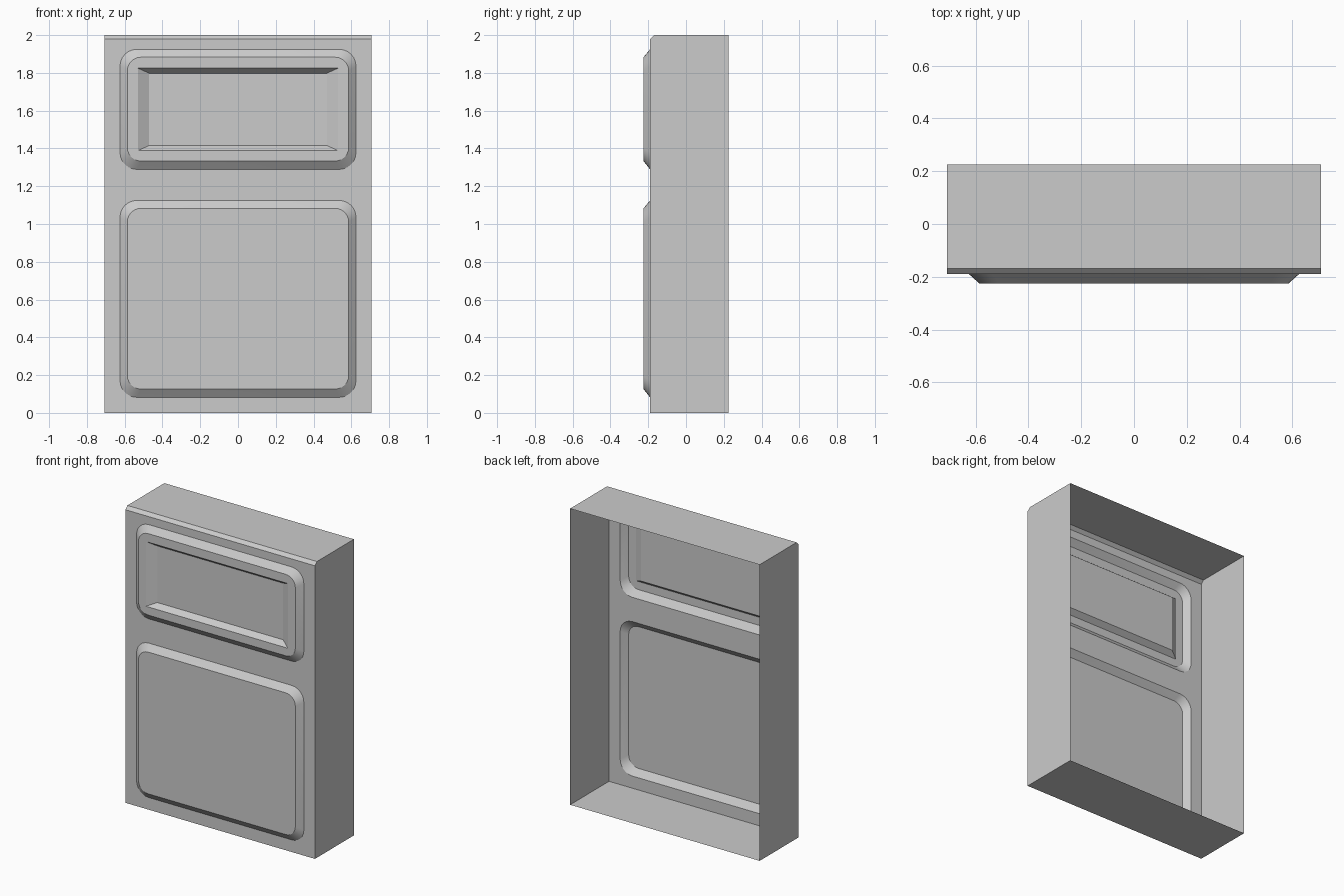
import bpy, bmesh
from math import sin, cos, pi

if "Cube" in bpy.data.objects:
    bpy.data.objects.remove(bpy.data.objects["Cube"])

HALF_W, BACK, FRONT, RAISED = 0.708, 0.225, -0.19, -0.225
HEIGHT, BEVEL = 2.0, 0.021


def loop(bm, hx, z0, z1, y, r=0.0, seg=6):
    """Closed rectangular loop in the xz plane, with optional round corners."""
    verts = []
    corners = [(hx, z1), (-hx, z1), (-hx, z0), (hx, z0)]
    signs = [(1, 1), (-1, 1), (-1, -1), (1, -1)]
    for i, ((x, z), (sx, sz)) in enumerate(zip(corners, signs)):
        if not r:
            verts.append(bm.verts.new((x, y, z)))
            continue
        for k in range(seg + 1):
            a = (i + k / seg) * pi / 2
            verts.append(bm.verts.new((x - sx * r + r * cos(a), y, z - sz * r + r * sin(a))))
    return verts


def edges(bm, verts):
    out = []
    for a, b in zip(verts, verts[1:] + verts[:1]):
        out.append(bm.edges.get((a, b)) or bm.edges.new((a, b)))
    return out


def bridge(bm, a, b):
    n = len(a)
    for i in range(n):
        j = (i + 1) % n
        bm.faces.new((a[i], a[j], b[j], b[i]))


def fill(bm, *loops):
    """Flat face bounded by the first loop, with the other loops as holes."""
    es = [e for lp in loops for e in edges(bm, lp)]
    bmesh.ops.triangle_fill(bm, use_beauty=True, use_dissolve=False, edges=es, normal=(0, -1, 0))


def raised_rim(bm, z0, z1):
    outer = loop(bm, 0.625, z0, z1, FRONT, 0.09)
    inner = loop(bm, 0.586, z0 + 0.044, z1 - 0.042, RAISED, 0.072)
    bridge(bm, outer, inner)
    return outer, inner


bm = bmesh.new()

# raised panels
low_out, low_in = raised_rim(bm, 0.082, 1.125)
up_out, up_in = raised_rim(bm, 1.289, 1.925)
bm.faces.new(low_in)

# recess in the upper panel
rec_out = loop(bm, 0.53, 1.388, 1.825, RAISED)
rec_in = loop(bm, 0.47, 1.416, 1.798, FRONT)
bridge(bm, rec_out, rec_in)
bm.faces.new(rec_in)
fill(bm, up_in, rec_out)

# front sheet around the panels
front = loop(bm, HALF_W, 0, HEIGHT - BEVEL, FRONT)
fill(bm, front, low_out, up_out)

# chamfered top edge and open-backed walls
tr, tl, bl, br = front
cr, cl = [bm.verts.new((s * HALF_W, FRONT + BEVEL, HEIGHT)) for s in (1, -1)]
kr, kl, kbl, kbr = loop(bm, HALF_W, 0, HEIGHT, BACK)
for f in ((tr, tl, cl, cr), (cr, cl, kl, kr), (bl, br, kbr, kbl),
          (br, tr, cr, kr, kbr), (bl, kbl, kl, cl, tl)):
    bm.faces.new(f)

bmesh.ops.recalc_face_normals(bm, faces=bm.faces[:])
bm.faces.ensure_lookup_table()
bm.normal_update()
if max(bm.faces, key=lambda f: f.calc_center_median().z).normal.z < 0:
    bmesh.ops.reverse_faces(bm, faces=bm.faces[:])

mesh = bpy.data.meshes.new("panelled_shell")
bm.to_mesh(mesh)
bm.free()
shell = bpy.data.objects.new("panelled_shell", mesh)
bpy.context.collection.objects.link(shell)
bpy.context.view_layer.objects.active = shell
shell.select_set(True)
bpy.ops.object.shade_smooth_by_angle(angle=0.4)
